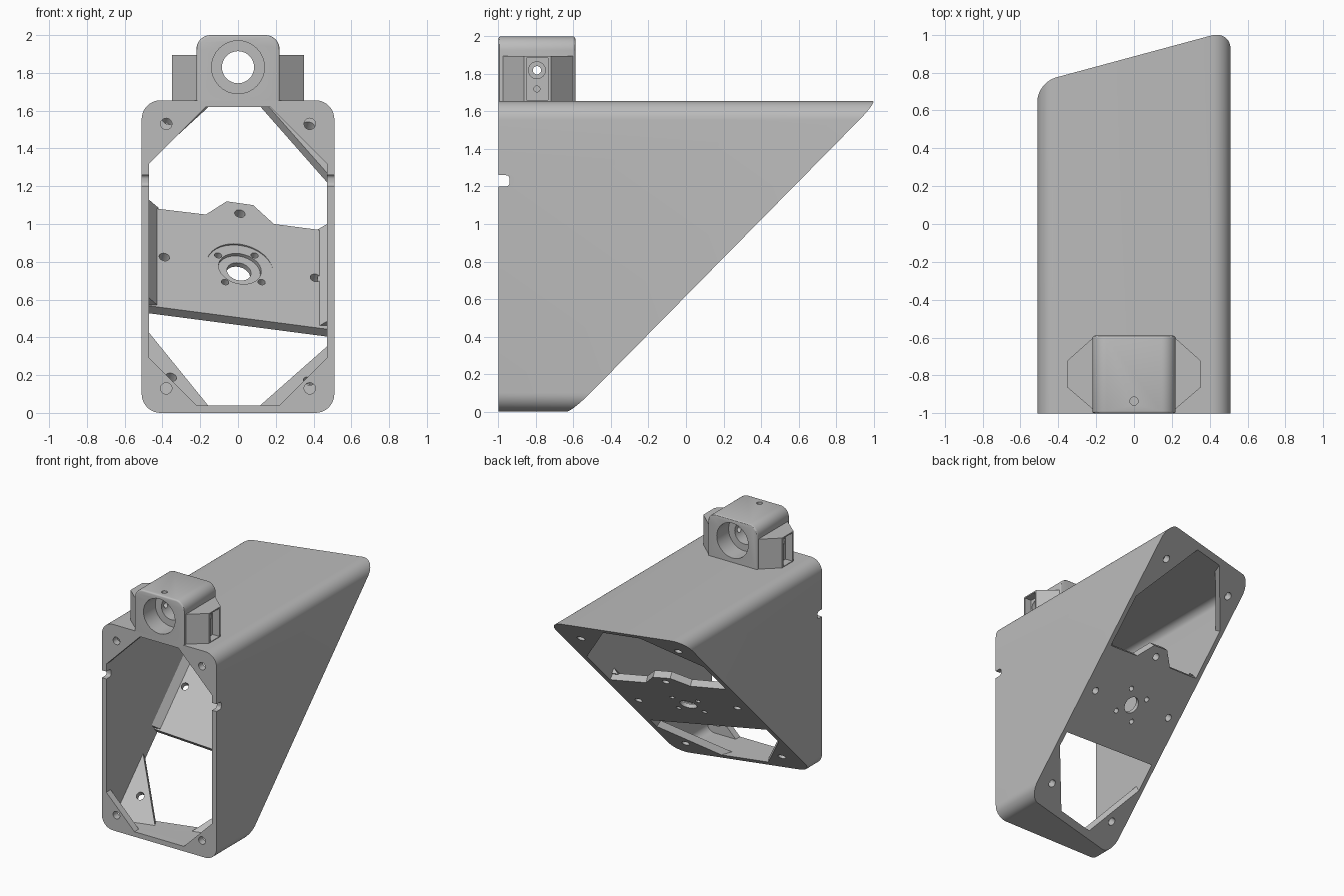
import bpy, bmesh, math
from mathutils import Vector

cube = bpy.data.objects.get("Cube")
if cube:
    bpy.data.objects.remove(cube, do_unlink=True)

grey = bpy.data.materials.new("grey_plastic")
grey.use_nodes = True
colour = (0.5, 0.5, 0.5, 1)
grey.diffuse_color = colour
grey.node_tree.nodes["Principled BSDF"].inputs["Base Color"].default_value = colour

T = 0.055                                    # plate thickness
N = Vector((0.27, -1, 0.985)).normalized()   # slanted back, inward normal
U = Vector((1, 0.27, 0)).normalized()
V = U.cross(N) if U.cross(N).z > 0 else N.cross(U)
X, Y, Z = Vector((1, 0, 0)), Vector((0, 1, 0)), Vector((0, 0, 1))


def slant(x, z, depth=0.0):
    """Point on the slanted back, sunk inward by depth."""
    return Vector((x, 0.985 * z + 0.27 * x - 0.745 - depth * 1.43, z))


def link(name, bm):
    bmesh.ops.recalc_face_normals(bm, faces=bm.faces)
    mesh = bpy.data.meshes.new(name)
    bm.to_mesh(mesh)
    bm.free()
    mesh.materials.append(grey)
    ob = bpy.data.objects.new(name, mesh)
    bpy.context.collection.objects.link(ob)
    return ob


def prism(name, ring_a, ring_b):
    bm = bmesh.new()
    a = [bm.verts.new(p) for p in ring_a]
    b = [bm.verts.new(p) for p in ring_b]
    bm.faces.new(a)
    bm.faces.new(b[::-1])
    for i in range(len(a)):
        j = (i + 1) % len(a)
        bm.faces.new((a[i], b[i], b[j], a[j]))
    return link(name, bm)


def box(x0, x1, y0, y1, z0, z1):
    base = [(x0, y0), (x1, y0), (x1, y1), (x0, y1)]
    return prism("cutter", [(x, y, z0) for x, y in base], [(x, y, z1) for x, y in base])


def rod(centre, axis, r, length):
    bm = bmesh.new()
    bmesh.ops.create_cone(bm, cap_ends=True, segments=32, radius1=r, radius2=r, depth=length)
    mat = axis.to_track_quat('Z', 'Y').to_matrix().to_4x4()
    mat.translation = Vector(centre)
    bmesh.ops.transform(bm, matrix=mat, verts=bm.verts)
    return link("cutter", bm)


def apply(ob, mod):
    bpy.context.view_layer.objects.active = ob
    bpy.ops.object.modifier_apply(modifier=mod.name)


def combine(ob, tool, op='DIFFERENCE'):
    mod = ob.modifiers.new("cut", 'BOOLEAN')
    mod.operation, mod.solver, mod.object = op, 'EXACT', tool
    apply(ob, mod)
    bpy.data.objects.remove(tool, do_unlink=True)


def rounded(hx, z0, z1, r, n=10):
    """Rounded rectangle outline in x and z."""
    pts = []
    corners = [(hx - r, z1 - r), (r - hx, z1 - r), (r - hx, z0 + r), (hx - r, z0 + r)]
    for k, (cx, cz) in enumerate(corners):
        for i in range(n + 1):
            a = math.pi / 2 * (k + i / n)
            pts.append((cx + r * math.cos(a), cz + r * math.sin(a)))
    return pts


def along_y(pts, y0, y1):
    return prism("cutter", [(x, y0, z) for x, z in pts], [(x, y1, z) for x, z in pts])


# Housing: rounded tube, square front, slanted back
outer = rounded(0.51, 0, 1.655, 0.1)
inner = rounded(0.47, 0.04, 1.62, 0.06)
body = prism("housing", [(x, -1, z) for x, z in outer], [slant(x, z) for x, z in outer])
combine(body, prism("cutter", [(x, -1 + T, z) for x, z in inner],
                    [slant(x, z, T) for x, z in inner]))

# Front opening with chamfered corners
opening = [(-0.22, 0.04), (0.22, 0.04), (0.47, 0.29), (0.47, 1.32),
           (0.17, 1.62), (-0.17, 1.62), (-0.47, 1.32), (-0.47, 0.29)]
combine(body, along_y(opening, -1.1, -1 + T + 0.005))

# Two windows in the slanted back, leaving the mounting plate between them
lower = [(-0.52, 0.485), (-0.11, -0.02), (0.05, -0.02), (0.52, 0.395),
         (0.52, 0.437), (-0.52, 0.573)]
upper = [(-0.52, 1.1), (-0.42, 1.08), (-0.17, 1.05), (-0.06, 1.12), (0.08, 1.1),
         (0.19, 1.0), (0.42, 0.97), (0.52, 0.96), (0.52, 1.215), (0.13, 1.658),
         (-0.145, 1.658), (-0.52, 1.315)]
for window in (lower, upper):
    pts = [slant(x, z, T) for x, z in window]
    cutter = prism("cutter", [p + N * 0.005 for p in pts], [p - N * 0.1 for p in pts])
    combine(cutter, along_y(inner, -1.3, 1.3), 'INTERSECT')
    combine(body, cutter)

# Screw holes in the front and back corners
for sx in (-1, 1):
    for z in (0.13, 1.53):
        combine(body, rod((sx * 0.38, -1, z), Y, 0.03, 0.2))
for x, z in [(-0.36, 0.17), (0.37, 0.15), (0.37, 1.5), (-0.375, 1.53)]:
    combine(body, rod(slant(x, z, T / 2), N, 0.03, 0.1))

# Mounting plate: faint round seat, recess, shaft hole, screw holes
seat = slant(0.01, 0.765, T)
tilt = (N + V * 0.05).normalized()
combine(body, rod(seat + tilt * 0.04, tilt, 0.18, 0.08))
combine(body, rod(seat, N, 0.115, 0.05))
combine(body, rod(seat, N, 0.065, 0.3))
for su in (-1, 1):
    for sv in (-1, 1):
        combine(body, rod(seat + U * su * 0.1 + V * sv * 0.1, N, 0.02, 0.3))
for x, z in [(0.01, 1.055), (-0.39, 0.825), (0.41, 0.715)]:
    combine(body, rod(slant(x, z, T), N, 0.028, 0.2))

# Side notches at the front edge
notch = box(-0.6, 0.6, -1.1, -0.94, 1.2, 1.26)
bevel = notch.modifiers.new("round", 'BEVEL')
bevel.width, bevel.segments = 0.02, 4
apply(notch, bevel)
combine(body, notch)

# Chamfer strips joining the plate to the side walls
strips = []
for side, s, z0, z1 in (("right", -1, 0.565, 1.085), ("left", 1, 0.455, 0.97)):
    rings = []
    for z in (z0, z1):
        wall = slant(s * 0.485, z, T - 0.01)
        rings.append([slant(s * 0.42, z, T - 0.01), wall, wall + N * 0.065])
    strips.append(prism(side + "_plate_chamfer", *rings))

# Top bracket: rounded block with side wings
bracket = along_y(rounded(0.22, 1.3, 2.0, 0.075), -1, -0.59)
bracket.name = "top_bracket"
bevel = bracket.modifiers.new("round", 'BEVEL')
bevel.width, bevel.segments, bevel.angle_limit = 0.012, 3, math.radians(50)
apply(bracket, bevel)
combine(bracket, box(-1, 1, -2, 1, 1, 1.63))
plan = [(0.21, -0.985), (0.35, -0.865), (0.35, -0.72), (0.21, -0.595)]
plan += [(-x, y) for x, y in plan[::-1]]
combine(bracket, prism("cutter", [(x, y, 1.63) for x, y in plan],
                       [(x, y, 1.895) for x, y in plan]), 'UNION')

# Bore with a counterbore at each end, plus the top oil hole
combine(bracket, rod((0, -0.8, 1.83), Y, 0.085, 1))
for y in (-1, -0.59):
    combine(bracket, rod((0, y, 1.83), Y, 0.14, 0.3))
combine(bracket, rod((0, -0.935, 1.95), Z, 0.022, 0.2))

# Recessed wing pockets with cross holes
for s in (-1, 1):
    x0, x1 = sorted((s * 0.29, s * 0.4))
    combine(bracket, box(x0, x1, -0.85, -0.735, 1.66, 1.885))
    combine(bracket, rod((s * 0.29, -0.795, 1.82), X, 0.045, 0.06))
    combine(bracket, rod((s * 0.27, -0.795, 1.72), X, 0.016, 0.1))
combine(bracket, rod((0, -0.795, 1.82), X, 0.022, 1))

# Smooth the curves, keep edges sharp
bpy.ops.object.select_all(action='DESELECT')
for ob in [body, bracket] + strips:
    ob.select_set(True)
bpy.context.view_layer.objects.active = body
bpy.ops.object.shade_smooth_by_angle(angle=math.radians(30))
